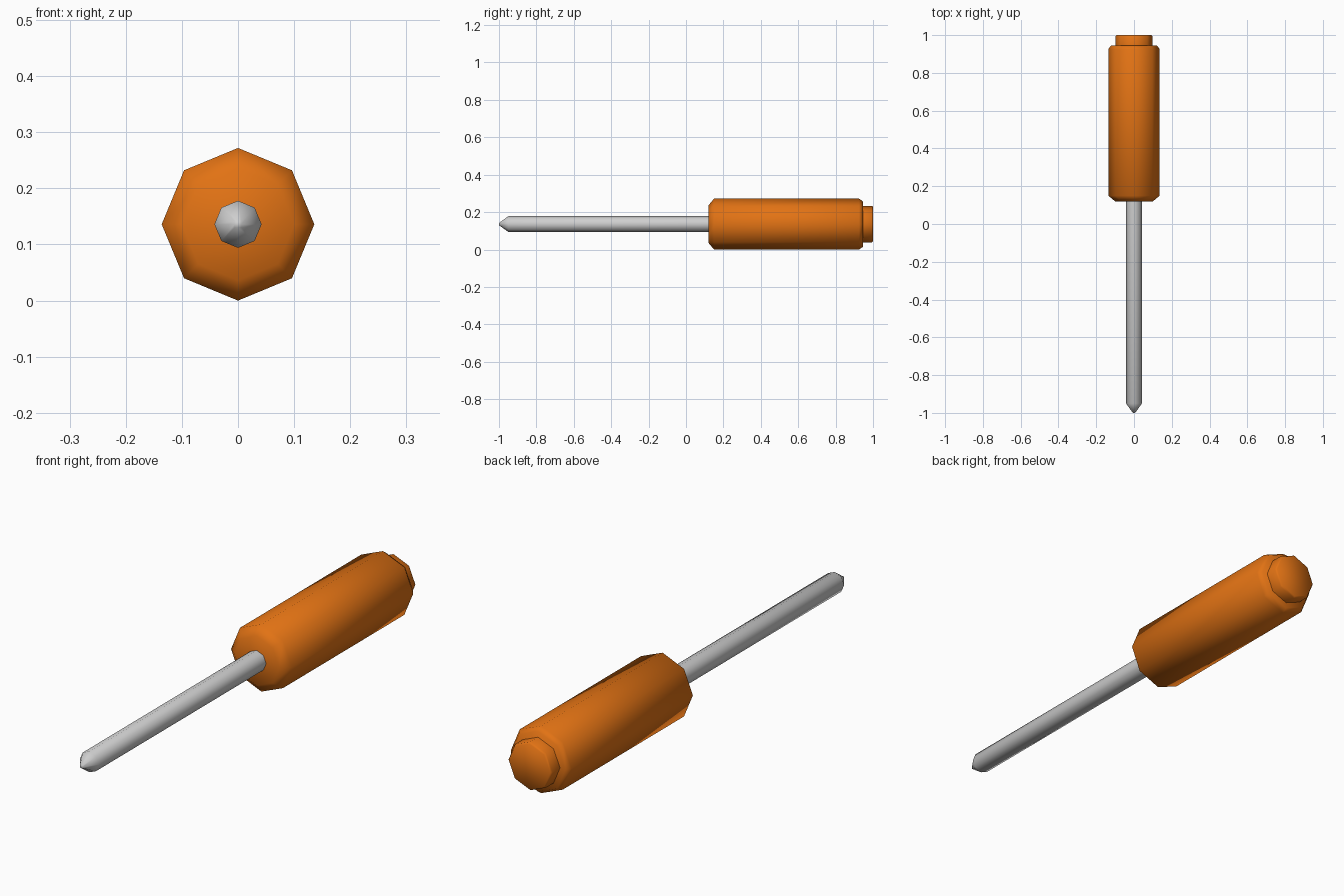
import bpy
import bmesh
from math import cos, sin, pi, radians

if "Cube" in bpy.data.objects:
    bpy.data.objects.remove(bpy.data.objects["Cube"])

SIDES = 8
AXIS_Z = 0.136


def make_material(name, color, roughness):
    mat = bpy.data.materials.new(name)
    mat.use_nodes = True
    mat.diffuse_color = color
    bsdf = mat.node_tree.nodes["Principled BSDF"]
    bsdf.inputs["Base Color"].default_value = color
    bsdf.inputs["Roughness"].default_value = roughness
    return mat


def lathe(name, profile, mat, square_tip=False):
    """Octagonal body along y from (y, radius) pairs, capped at both ends."""
    bm = bmesh.new()
    rings = []
    for i, (y, r) in enumerate(profile):
        ring = []
        for k in range(SIDES):
            a = 2 * pi * k / SIDES
            # the tip ring is squared off: every other corner lies on a square
            s = r / max(abs(cos(a)), abs(sin(a))) if square_tip and i == 0 else r
            ring.append(bm.verts.new((s * cos(a), y, AXIS_Z + s * sin(a))))
        rings.append(ring)
    for a, b in zip(rings, rings[1:]):
        for k in range(SIDES):
            n = (k + 1) % SIDES
            bm.faces.new((a[k], a[n], b[n], b[k]))
    bm.faces.new(rings[0])
    bm.faces.new(rings[-1])
    bmesh.ops.recalc_face_normals(bm, faces=bm.faces)
    mesh = bpy.data.meshes.new(name)
    bm.to_mesh(mesh)
    bm.free()
    mesh.materials.append(mat)
    obj = bpy.data.objects.new(name, mesh)
    bpy.context.collection.objects.link(obj)

    # smooth sides, sharp steps
    bpy.ops.object.select_all(action="DESELECT")
    obj.select_set(True)
    bpy.context.view_layer.objects.active = obj
    bpy.ops.object.shade_smooth_by_angle(angle=radians(60))
    return obj


orange = make_material("orange plastic", (0.76, 0.17, 0.007, 1), 0.5)
steel = make_material("light steel", (0.62, 0.62, 0.62, 1), 0.4)

# Blade with a tapered point
lathe("shaft", [(-1.0, 0.006), (-0.95, 0.042), (0.14, 0.042)], steel, square_tip=True)

# Grip with chamfered ends
lathe("handle", [(0.12, 0.1), (0.15, 0.136), (0.925, 0.136), (0.945, 0.122)], orange)

# Stepped cap at the back of the grip
lathe("end_cap", [(0.93, 0.098), (0.993, 0.098), (1.0, 0.092)], orange)
